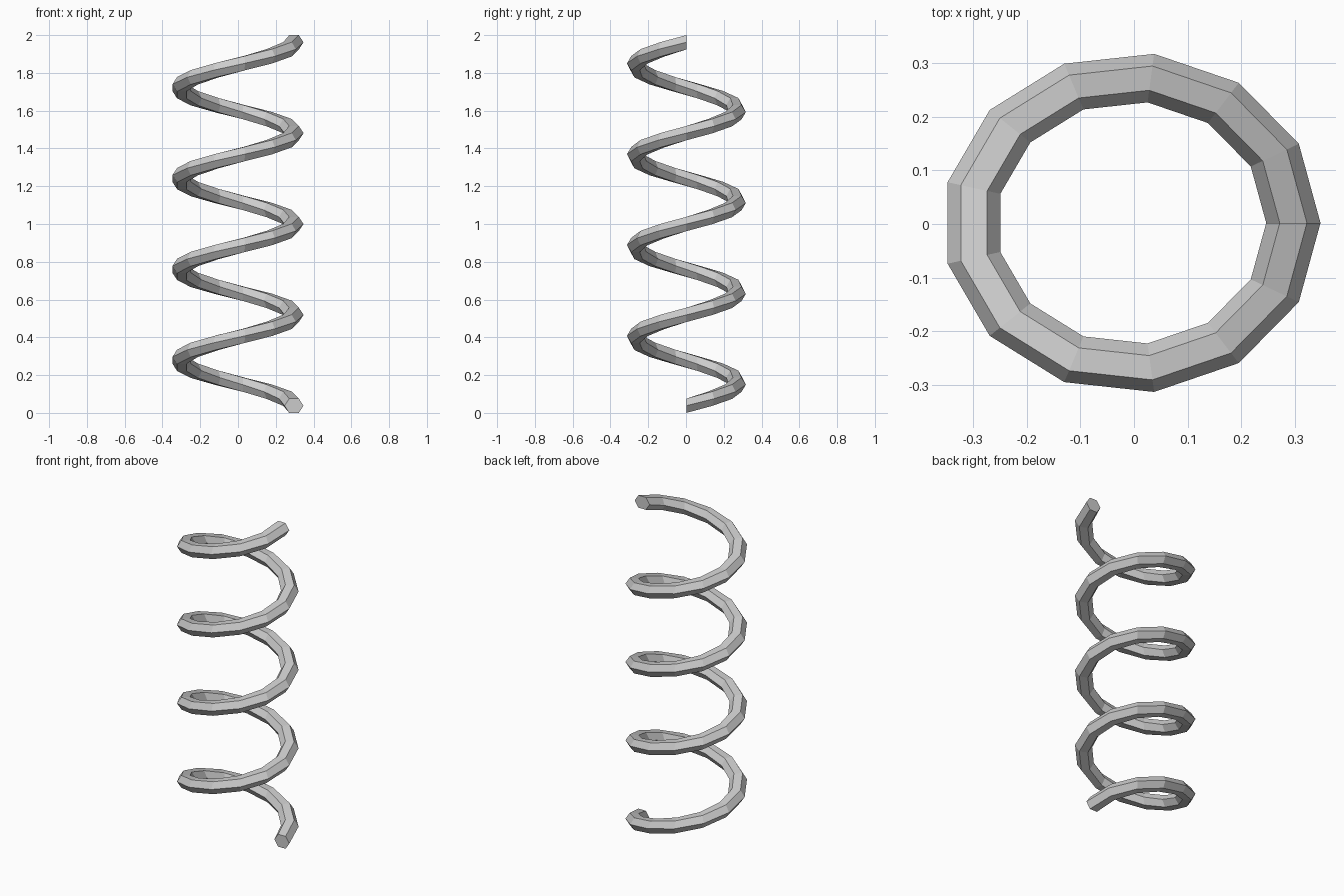
import bpy, bmesh
from math import sin, cos, pi

if "Cube" in bpy.data.objects:
    bpy.data.objects.remove(bpy.data.objects["Cube"])

TURNS, STEPS, SIDES = 4, 13, 6      # low-poly coil with a hexagonal wire
PITCH, HALF_H = 0.481, 0.038        # rise per turn, half height of the wire
RADIUS, WIRE = 0.3015, 0.0505       # coil and wire radius along x
Y_SCALE = 0.9                       # coil is slightly squashed in y

bm = bmesh.new()
rings = []

# Hexagonal sections, point outward, set along the helix
for i in range(TURNS * STEPS + 1):
    a = 2 * pi * i / STEPS
    ring = []
    for j in range(SIDES):
        b = 2 * pi * j / SIDES
        r = RADIUS + WIRE * cos(b)
        z = HALF_H + PITCH * i / STEPS + HALF_H * sin(b) / sin(pi / 3)
        ring.append(bm.verts.new((r * cos(a) - 0.005,
                                  r * sin(a) * Y_SCALE + 0.002, z)))
    rings.append(ring)

# Wire sides
for lo, hi in zip(rings, rings[1:]):
    for j in range(SIDES):
        k = (j + 1) % SIDES
        bm.faces.new((lo[j], lo[k], hi[k], hi[j]))

# End caps
bm.faces.new(rings[0])
bm.faces.new(rings[-1])
bmesh.ops.recalc_face_normals(bm, faces=bm.faces[:])

mesh = bpy.data.meshes.new("coil_spring")
bm.to_mesh(mesh)
bm.free()
bpy.context.collection.objects.link(bpy.data.objects.new("coil_spring", mesh))
